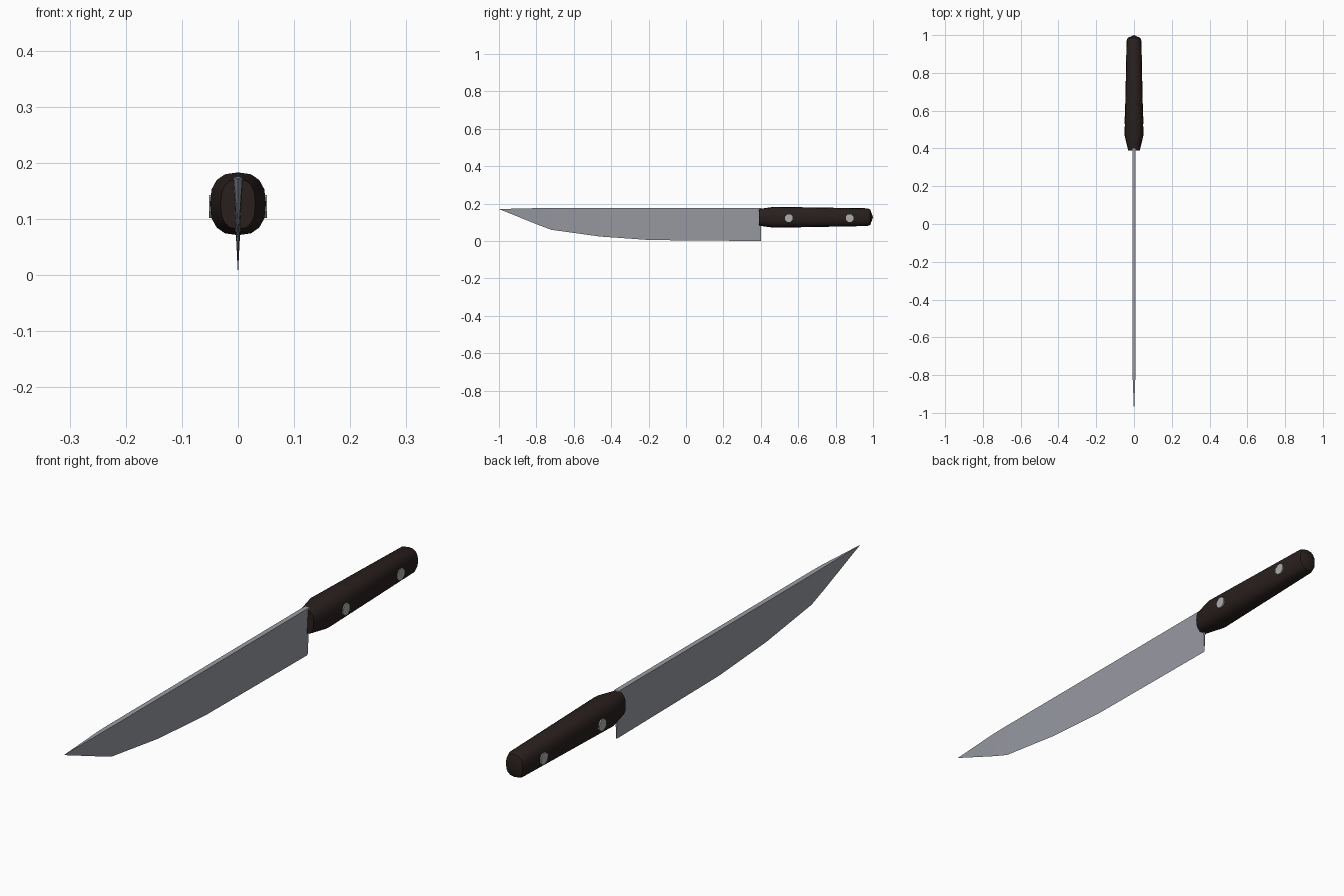
import bpy, bmesh, math
from mathutils import Matrix

if "Cube" in bpy.data.objects:
    bpy.data.objects.remove(bpy.data.objects["Cube"])


def material(name, rgb):
    m = bpy.data.materials.new(name)
    m.diffuse_color = (*rgb, 1)
    m.use_nodes = True
    m.node_tree.nodes["Principled BSDF"].inputs["Base Color"].default_value = m.diffuse_color
    return m


def finish(bm, name, mat):
    bmesh.ops.recalc_face_normals(bm, faces=bm.faces)
    me = bpy.data.meshes.new(name)
    bm.to_mesh(me)
    bm.free()
    ob = bpy.data.objects.new(name, me)
    bpy.context.collection.objects.link(ob)
    me.materials.append(mat)
    return ob


steel = material("blade steel", (0.32, 0.33, 0.37))
wood = material("dark brown wood", (0.022, 0.014, 0.013))
silver = material("rivet silver", (0.42, 0.42, 0.43))

# Blade: wedge sections (y, edge z, spine z, half spine thickness) ending in a point
sections = [(0.40, 0.0, 0.176, 0.009), (-0.19, 0.005, 0.176, 0.009),
            (-0.46, 0.024, 0.176, 0.009), (-0.72, 0.06, 0.176, 0.009),
            (-0.79, 0.086, 0.176, 0.008)]
bm = bmesh.new()
rings = [[bm.verts.new(p) for p in ((0, y, e), (t, y, s), (-t, y, s))]
         for y, e, s, t in sections]
tip = bm.verts.new((0, -1.0, 0.171))
bm.faces.new(rings[0])
for a, b in zip(rings, rings[1:]):
    for i in range(3):
        j = (i + 1) % 3
        bm.faces.new((a[i], a[j], b[j], b[i]))
for i in range(3):
    bm.faces.new((rings[-1][i], rings[-1][(i + 1) % 3], tip))
finish(bm, "blade", steel)

# Handle: rounded-box loops (y, half width, bottom z, top z) with a domed end
N = 16
loops = [(0.39, 0.031, 0.082, 0.171), (0.47, 0.05, 0.071, 0.183),
         (0.97, 0.039, 0.08, 0.175), (0.985, 0.034, 0.086, 0.168)]
bm = bmesh.new()
rings = []
for y, w, lo, hi in loops:
    ring = []
    for k in range(N):
        c, s = math.cos(math.tau * k / N), math.sin(math.tau * k / N)
        x = w * math.copysign(abs(c) ** 0.8, c)
        z = (lo + hi) / 2 + (hi - lo) / 2 * math.copysign(abs(s) ** 0.8, s)
        ring.append(bm.verts.new((x, y, z)))
    rings.append(ring)
bm.faces.new(rings[0])
for a, b in zip(rings, rings[1:]):
    for i in range(N):
        j = (i + 1) % N
        bm.faces.new((a[i], a[j], b[j], b[i]))
end = bm.verts.new((0, 1.0, 0.127))
for i in range(N):
    bm.faces.new((rings[-1][i], rings[-1][(i + 1) % N], end))
handle = finish(bm, "handle", wood)
bpy.context.view_layer.objects.active = handle
handle.select_set(True)
bpy.ops.object.shade_smooth_by_angle(angle=math.radians(40))

# Rivets: pins running right through the handle
for name, y, half in (("front_rivet", 0.55, 0.0515), ("rear_rivet", 0.875, 0.0435)):
    bm = bmesh.new()
    bmesh.ops.create_cone(bm, cap_ends=True, segments=8, radius1=0.022, radius2=0.022,
                          depth=2 * half,
                          matrix=Matrix.Translation((0, y, 0.122))
                          @ Matrix.Rotation(math.pi / 2, 4, 'Y')
                          @ Matrix.Rotation(math.pi / 8, 4, 'Z'))
    finish(bm, name, silver)
